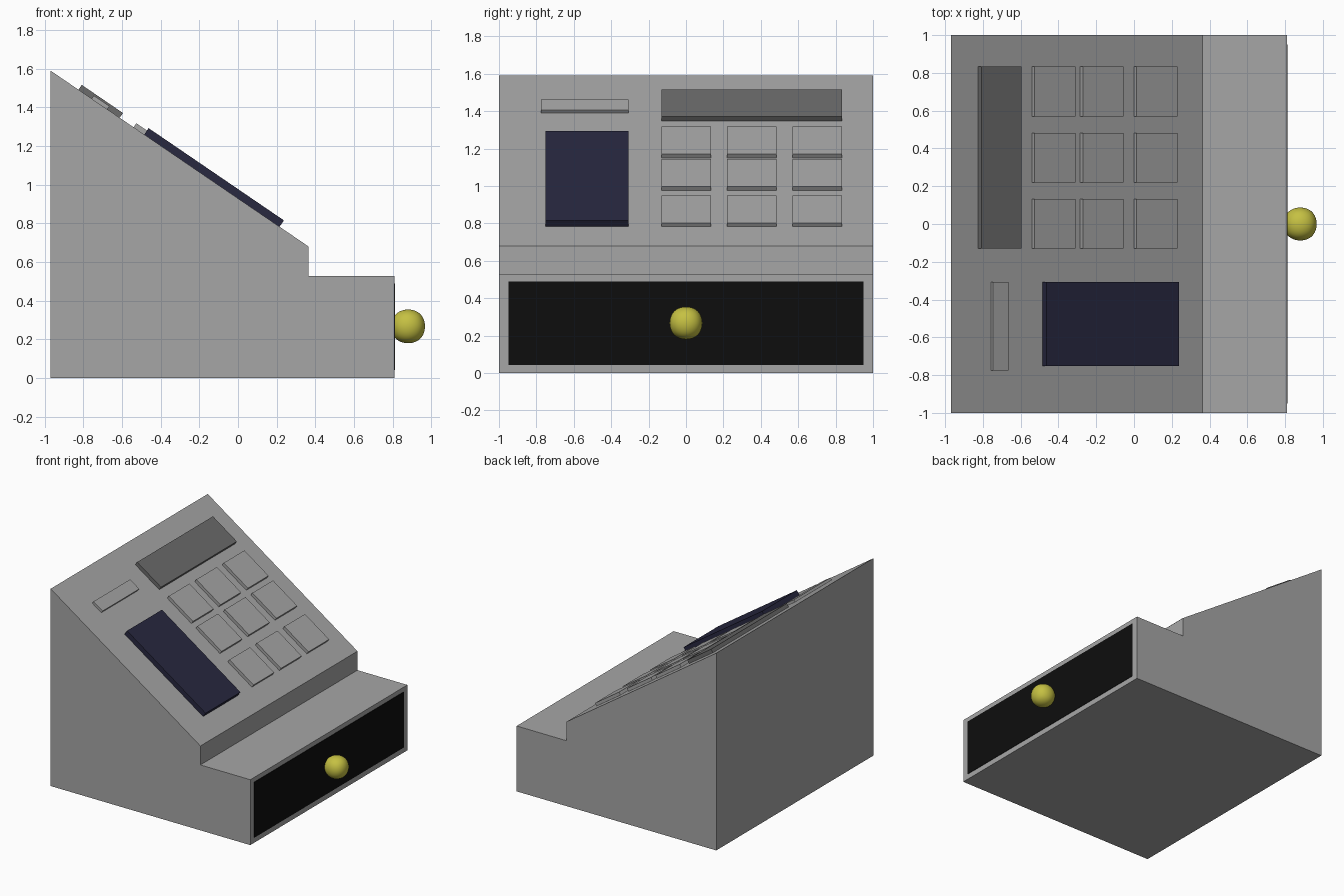
import bpy, bmesh
from mathutils import Vector

if "Cube" in bpy.data.objects:
    bpy.data.objects.remove(bpy.data.objects["Cube"])


def material(name, rgb):
    m = bpy.data.materials.new(name)
    m.diffuse_color = (*rgb, 1)
    m.use_nodes = True
    m.node_tree.nodes["Principled BSDF"].inputs["Base Color"].default_value = m.diffuse_color
    return m


GREY = material("casing grey", (0.38, 0.38, 0.38))
DARK = material("display grey", (0.145, 0.145, 0.145))
NAVY = material("pad navy", (0.021, 0.021, 0.051))
BLACK = material("drawer black", (0.004, 0.004, 0.004))
YELLOW = material("knob yellow", (0.56, 0.53, 0.055))

# Sloped console line: from the high back edge to the top of the riser
BACK, FRONT = Vector((-0.97, 0, 1.59)), Vector((0.365, 0, 0.68))
SLOPE = (FRONT.z - BACK.z) / (FRONT.x - BACK.x)
NORMAL = Vector((-SLOPE, 0, 1)).normalized()


def prism(name, profile, y0, y1, mat):
    """Extrude an (x, z) profile from y0 to y1."""
    bm = bmesh.new()
    face = bm.faces.new([bm.verts.new((x, y0, z)) for x, z in profile])
    ext = bmesh.ops.extrude_face_region(bm, geom=[face])
    verts = [v for v in ext["geom"] if isinstance(v, bmesh.types.BMVert)]
    bmesh.ops.translate(bm, verts=verts, vec=(0, y1 - y0, 0))
    bmesh.ops.recalc_face_normals(bm, faces=bm.faces)
    me = bpy.data.meshes.new(name)
    bm.to_mesh(me)
    bm.free()
    me.materials.append(mat)
    ob = bpy.data.objects.new(name, me)
    bpy.context.collection.objects.link(ob)
    return ob


def slope_block(name, x0, x1, y0, y1, height, mat):
    """Block lying on the slope, its base running from x0 to x1."""
    a, b = (Vector((x, 0, FRONT.z + (x - FRONT.x) * SLOPE)) for x in (x0, x1))
    sink, rise = NORMAL * -0.01, NORMAL * height
    pts = [a + sink, b + sink, b + rise, a + rise]
    return prism(name, [(p.x, p.z) for p in pts], y0, y1, mat)


# Casing with sloped console and stepped drawer housing
prism("casing", [(-0.97, 0), (0.81, 0), (0.81, 0.527), (0.365, 0.527),
                 (FRONT.x, FRONT.z), (BACK.x, BACK.z)], -1, 1, GREY)

# Drawer front plate
prism("drawer_front", [(0.806, 0.042), (0.813, 0.042), (0.813, 0.49), (0.806, 0.49)],
      -0.95, 0.95, BLACK)

# Console fittings
slope_block("display", -0.825, -0.612, -0.13, 0.835, 0.03, DARK)
slope_block("card_pad", -0.485, 0.215, -0.752, -0.308, 0.04, NAVY)
slope_block("paper_slot", -0.757, -0.676, -0.775, -0.308, 0.02, GREY)

# Three by three keys
for i, x in enumerate((-0.54, -0.285, 0.0)):
    for j, y in enumerate((-0.13, 0.22, 0.57)):
        slope_block(f"key_{i}_{j}", x, x + 0.215, y, y + 0.263, 0.025, GREY)

# Rounded drawer knob
bpy.ops.mesh.primitive_cube_add(size=0.2075, location=(0.88, 0, 0.267))
knob = bpy.context.object
knob.name = "drawer_knob"
knob.data.materials.append(YELLOW)
sub = knob.modifiers.new("round", 'SUBSURF')
sub.levels = sub.render_levels = 4
for p in knob.data.polygons:
    p.use_smooth = True
